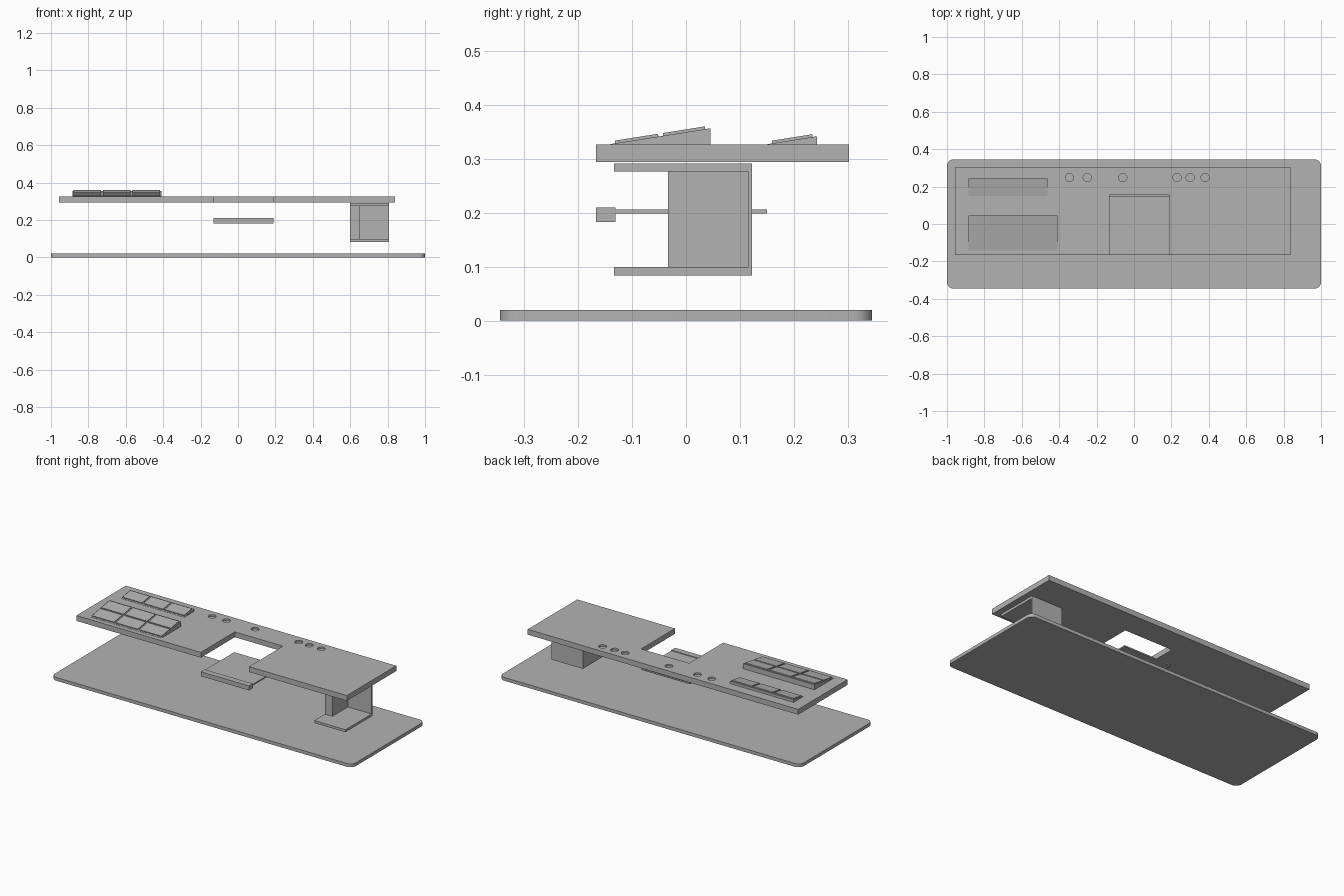
import bpy, bmesh, math

old = bpy.data.objects.get("Cube")
if old:
    bpy.data.objects.remove(old, do_unlink=True)

grey = bpy.data.materials.new("plain_grey")
grey.use_nodes = True
colour = (0.45, 0.45, 0.45, 1)
grey.diffuse_color = colour
grey.node_tree.nodes["Principled BSDF"].inputs["Base Color"].default_value = colour


def prism(name, outline, axis, low, high):
    """Extrude a closed outline along z (outline is x, y) or x (outline is y, z)."""
    bm = bmesh.new()
    place = (lambda p: (p[0], p[1], low)) if axis == "z" else (lambda p: (low, p[0], p[1]))
    face = bm.faces.new([bm.verts.new(place(p)) for p in outline])
    grown = bmesh.ops.extrude_face_region(bm, geom=[face])["geom"]
    step = (0, 0, high - low) if axis == "z" else (high - low, 0, 0)
    bmesh.ops.translate(bm, vec=step, verts=[g for g in grown if isinstance(g, bmesh.types.BMVert)])
    bmesh.ops.recalc_face_normals(bm, faces=bm.faces)
    mesh = bpy.data.meshes.new(name)
    bm.to_mesh(mesh)
    bm.free()
    mesh.materials.append(grey)
    obj = bpy.data.objects.new(name, mesh)
    bpy.context.collection.objects.link(obj)
    return obj


def box(name, x, y, z):
    corners = [(x[0], y[0]), (x[1], y[0]), (x[1], y[1]), (x[0], y[1])]
    return prism(name, corners, "z", *z)


def activate(obj):
    bpy.ops.object.select_all(action="DESELECT")
    obj.select_set(True)
    bpy.context.view_layer.objects.active = obj


# Base plate with rounded corners
RADIUS = 0.035
outline = []
for quarter, (sx, sy) in enumerate([(1, 1), (-1, 1), (-1, -1), (1, -1)]):
    for i in range(9):
        a = math.pi / 2 * (quarter + i / 8)
        outline.append((sx * (1 - RADIUS) + RADIUS * math.cos(a),
                        sy * (0.345 - RADIUS) + RADIUS * math.sin(a)))
base = prism("base_plate", outline, "z", 0, 0.02)
activate(base)
bpy.ops.object.shade_smooth_by_angle(angle=math.radians(30))

# Deck with an opening at the front
FRONT, BACK, TOP = -0.167, 0.302, 0.326
LEFT, RIGHT, DEEP = -0.13, 0.19, 0.155
deck = prism("deck", [(-0.957, FRONT), (LEFT, FRONT), (LEFT, DEEP), (RIGHT, DEEP), (RIGHT, FRONT),
                      (0.84, FRONT), (0.84, BACK), (-0.957, BACK)], "z", 0.294, TOP)

# Shallow round pockets along the back of the deck
for x in (-0.345, -0.25, -0.06, 0.23, 0.3, 0.38):
    ring = [(x + 0.022 * math.cos(math.tau * i / 24), 0.248 + 0.022 * math.sin(math.tau * i / 24))
            for i in range(24)]
    cutter = prism("pocket_cutter", ring, "z", TOP - 0.01, TOP + 0.02)
    cutter.hide_render = True
    cut = deck.modifiers.new("pocket", "BOOLEAN")
    cut.operation, cut.solver, cut.object = "DIFFERENCE", "EXACT", cutter
    activate(deck)
    bpy.ops.object.modifier_apply(modifier=cut.name)
    bpy.data.objects.remove(cutter, do_unlink=True)


# Sloping key blocks, each with rows of three keys
def key_block(name, x0, x1, y0, y1, rows):
    slope = 0.158
    surface = lambda y: TOP + 0.001 + slope * (y - y0)
    prism(name + "_wedge", [(y0, TOP), (y1, TOP), (y1, surface(y1)), (y0, surface(y0))], "x", x0, x1)
    edge, gap = 0.006, 0.01
    width = (x1 - x0 - 2 * edge - 2 * gap) / 3
    for r, (a, b) in enumerate(rows):
        profile = [(a, surface(a) - 0.001), (b, surface(b) - 0.001),
                   (b - 0.001, surface(b) + 0.005), (a - 0.001, surface(a) + 0.005)]
        for c in range(3):
            left = x0 + edge + c * (width + gap)
            prism(f"{name}_key_{r}_{c}", profile, "x", left, left + width)


key_block("front_keys", -0.885, -0.41, -0.14, 0.045, [(-0.131, -0.051), (-0.042, 0.036)])
key_block("back_keys", -0.885, -0.463, 0.151, 0.243, [(0.16, 0.235)])

# Low tray under the opening, with a thicker front bar
box("tray_shelf", (LEFT, RIGHT), (-0.132, 0.15), (0.198, 0.206))
box("tray_front_bar", (LEFT, RIGHT), (FRONT, -0.131), (0.183, 0.21))

# Hanging bracket below the deck
span, depth = (0.6, 0.807), (-0.133, 0.122)
box("bracket_top", span, depth, (0.276, 0.291))
box("bracket_foot", span, depth, (0.084, 0.099))
box("bracket_side_wall", (0.6, 0.65), (-0.033, 0.115), (0.099, 0.276))
box("bracket_back_wall", span, (0.115, 0.122), (0.099, 0.276))
